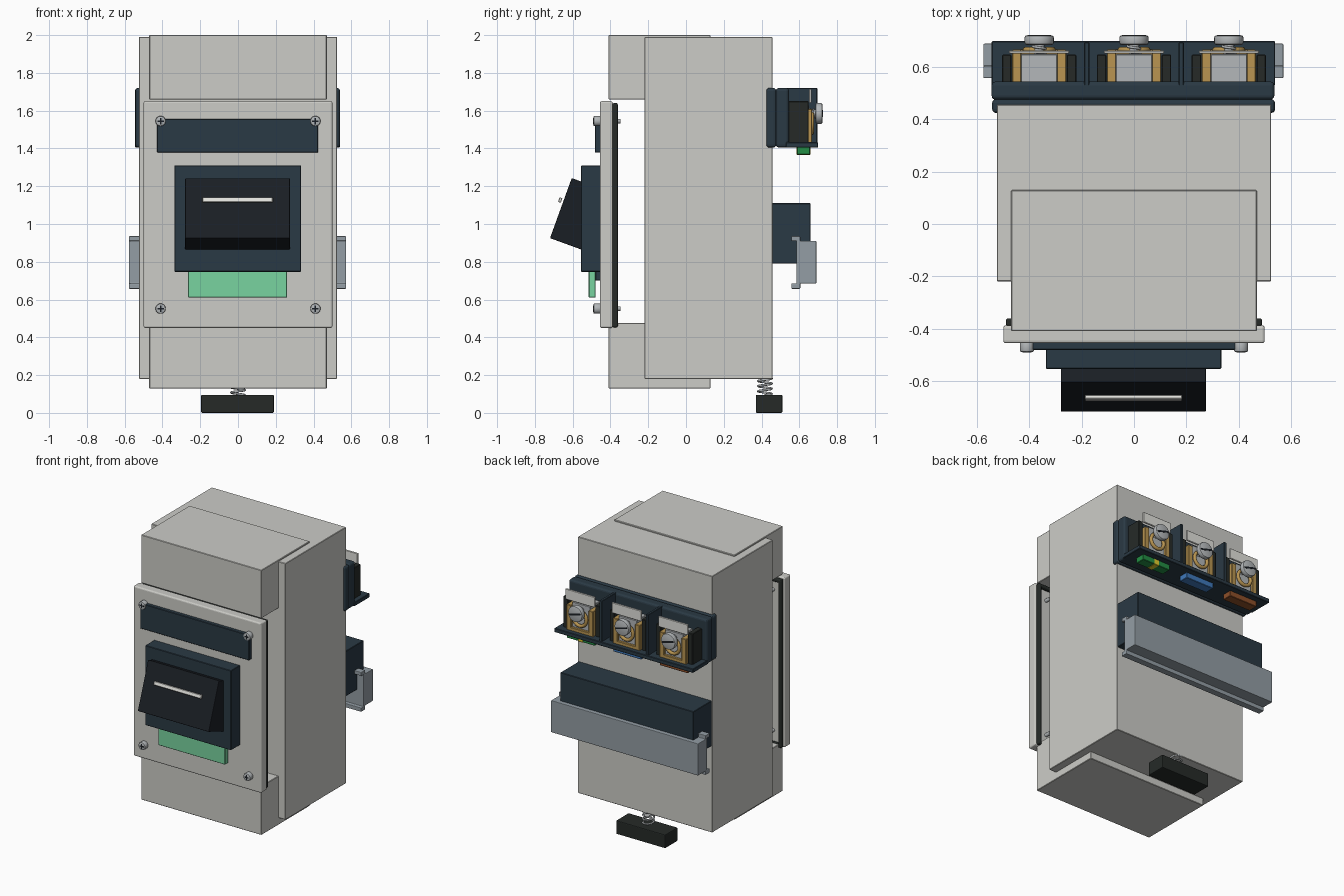
import bpy, bmesh, math
from mathutils import Matrix

if "Cube" in bpy.data.objects:
    bpy.data.objects.remove(bpy.data.objects["Cube"])


def mat(name, r, g, b):
    m = bpy.data.materials.new(name)
    lin = lambda c: (c / 255) ** 2.2
    m.diffuse_color = (lin(r), lin(g), lin(b), 1)
    m.use_nodes = True
    m.node_tree.nodes["Principled BSDF"].inputs["Base Color"].default_value = m.diffuse_color
    return m


SHELL = mat("shell", 203, 203, 198)
NAVY = mat("navy", 46, 60, 70)
BLACK = mat("black", 32, 36, 41)
RUBBER = mat("rubber", 42, 46, 44)
WHITE = mat("white", 225, 225, 220)
STEEL = mat("steel", 178, 182, 184)
RAIL = mat("rail", 146, 156, 163)
BRASS = mat("brass", 184, 148, 82)
MINT = mat("mint", 120, 210, 158)
GREEN = mat("green", 40, 140, 70)
YELLOW = mat("yellow", 225, 205, 50)
BLUE = mat("blue", 65, 120, 185)
BROWN = mat("brown", 140, 80, 45)


def finish(bm, name, m, bevel=0, seg=2):
    bmesh.ops.recalc_face_normals(bm, faces=bm.faces)
    me = bpy.data.meshes.new(name)
    bm.to_mesh(me)
    bm.free()
    ob = bpy.data.objects.new(name, me)
    bpy.context.collection.objects.link(ob)
    me.materials.append(m)
    if bevel:
        b = ob.modifiers.new("bevel", 'BEVEL')
        b.width, b.segments = bevel, seg
    return ob


def box(name, x, y, z, m, bevel=0.003, seg=1):
    """Box from (min, max) ranges on each axis."""
    bm = bmesh.new()
    size = [r[1] - r[0] for r in (x, y, z)]
    mid = [(r[0] + r[1]) / 2 for r in (x, y, z)]
    bmesh.ops.create_cube(bm, size=1, matrix=Matrix.Translation(mid) @ Matrix.Diagonal((*size, 1)))
    return finish(bm, name, m, bevel, seg)


def prism(name, x0, x1, profile, m, bevel=0.004):
    """Extrude a (y, z) profile along x."""
    bm = bmesh.new()
    f = bm.faces.new([bm.verts.new((x0, y, z)) for y, z in profile])
    r = bmesh.ops.extrude_face_region(bm, geom=[f])
    vs = [v for v in r["geom"] if isinstance(v, bmesh.types.BMVert)]
    bmesh.ops.translate(bm, verts=vs, vec=(x1 - x0, 0, 0))
    return finish(bm, name, m, bevel)


def smooth(ob):
    bpy.ops.object.select_all(action='DESELECT')
    ob.select_set(True)
    bpy.context.view_layer.objects.active = ob
    bpy.ops.object.shade_smooth_by_angle(angle=math.radians(35))


def rod(name, x, y, z, r, m, bevel=0.0):
    """Cylinder along y between the two y values."""
    bm = bmesh.new()
    mx = Matrix.Translation((x, sum(y) / 2, z)) @ Matrix.Rotation(math.pi / 2, 4, 'X')
    bmesh.ops.create_cone(bm, cap_ends=True, segments=24, radius1=r, radius2=r,
                          depth=y[1] - y[0], matrix=mx)
    if bevel:
        rim = [e for e in bm.edges if any(len(f.verts) > 4 for f in e.link_faces)]
        bmesh.ops.bevel(bm, geom=rim, offset=bevel, segments=2, profile=0.5, affect='EDGES')
    ob = finish(bm, name, m)
    smooth(ob)


def wire(name, pts, r, m, cyclic=False):
    cu = bpy.data.curves.new(name, 'CURVE')
    cu.dimensions, cu.bevel_depth, cu.bevel_resolution, cu.use_fill_caps = '3D', r, 2, True
    sp = cu.splines.new('POLY')
    sp.points.add(len(pts) - 1)
    for p, c in zip(sp.points, pts):
        p.co = (*c, 1)
    sp.use_cyclic_u = cyclic
    cu.materials.append(m)
    bpy.context.collection.objects.link(bpy.data.objects.new(name, cu))


def helix(turns, r, n=16):
    """Yields (cos, sin, fraction) along a coil."""
    total = int(turns * n)
    return [(r * math.cos(math.tau * i / n), r * math.sin(math.tau * i / n), i / total)
            for i in range(total + 1)]


# enclosure: rear housing with an upper and a lower front block
box("rear_housing", (-.525, .525), (-.22, .457), (.18, 1.99), SHELL)
box("upper_front_block", (-.47, .47), (-.41, .13), (1.66, 2.0), SHELL)
box("lower_front_block", (-.47, .47), (-.41, .13), (.13, .475), SHELL)

# front panel and its gasket ring
box("front_panel", (-.5, .5), (-.456, -.388), (.45, 1.65), SHELL, .01, 3)
for s in (-1, 1):
    box("gasket_side", sorted((s * .465, s * .49)), (-.39, -.361), (.453, 1.64), RUBBER, .008, 3)
for z in (.453, 1.615):
    box("gasket_bar", (-.48, .48), (-.39, -.361), (z, z + .025), RUBBER, .008, 3)

# panel screws with cross recess and rear tips
for x in (-.41, .41):
    for z in (.552, 1.545):
        rod("panel_screw_head", x, (-.49, -.45), z, .027, STEEL, .006)
        rod("panel_screw_shank", x, (-.45, -.346), z, .012, STEEL, .003)
        for a, b in ((.017, .004), (.004, .017)):
            box("screw_cross", (x - a, x + a), (-.4915, -.485), (z - b, z + b), BLACK, 0)

# name plate, switch frame, rocker and status window
box("blank_plate", (-.428, .424), (-.482, -.45), (1.378, 1.557), NAVY)
box("switch_frame", (-.337, .334), (-.555, -.45), (.747, 1.31), NAVY)
prism("rocker", -.28, .275, [(-.605, 1.243), (-.72, .925), (-.557, .866), (-.53, .86), (-.53, 1.216)],
      BLACK)
mark = box("rocker_mark", (-.188, .184), (-.008, .008), (-.013, .013), WHITE)
mark.location = (0, -.666, 1.127)
mark.rotation_euler.x = math.radians(-20)
box("status_window", (-.264, .26), (-.515, -.478), (.61, .76), MINT)
box("window_mount", (-.24, .24), (-.48, -.45), (.70, .76), NAVY)

# terminal block: two back slabs, floor and dividers
box("terminal_seat", (-.543, .54), (.425, .478), (1.405, 1.72), NAVY, .015, 3)
box("terminal_back", (-.545, .537), (.476, .545), (1.405, 1.72), NAVY, .015, 3)
box("terminal_floor", (-.545, .54), (.53, .70), (1.405, 1.433), NAVY)
for x in (-.181, .181):
    box("terminal_divider", (x - .01, x + .01), (.52, .695), (1.42, 1.72), NAVY)

# three screw terminals
for x, col in ((-.363, BROWN), (0, BLUE), (.363, GREEN)):
    box("terminal_core", (x - .07, x + .07), (.54, .65), (1.43, 1.63), STEEL)
    for s in (-1, 1):
        box("clamp_side", sorted((x + s * .068, x + s * .104)), (.54, .667), (1.43, 1.61), BRASS)
        box("terminal_cheek", sorted((x + s * .106, x + s * .142)), (.54, .648), (1.43, 1.65), RUBBER)
    box("clamp_foot", (x - .1, x + .1), (.62, .667), (1.43, 1.455), BRASS)
    wire("clamp_loop", [(x + .052 * math.cos(math.tau * i / 24), .666, 1.535 + .052 * math.sin(math.tau * i / 24))
                        for i in range(24)], .012, BRASS, True)
    box("marker_tag", (x - .115, x + .115), (.652, .664), (1.64, 1.715), WHITE)
    rod("terminal_screw_head", x, (.686, .722), 1.585, .056, STEEL, .008)
    rod("terminal_screw_shank", x, (.59, .69), 1.585, .02, STEEL)
    wire("terminal_screw_thread", [(x + c, .59 + .1 * t, 1.585 + s) for c, s, t in helix(5, .024)],
         .005, STEEL)
    slot = box("terminal_screw_slot", (-.045, .045), (-.003, .003), (-.006, .006), BLACK, 0)
    slot.location = (x, .721, 1.585)
    slot.rotation_euler.y = math.radians(15)
    box("wire_colour_tab", (x - .11, x + .11), (.588, .657), (1.367, 1.41), col)
box("earth_stripe", (.343, .383), (.586, .659), (1.365, 1.41), YELLOW)

# rail mount and solid hat-section rail
box("rail_mount", (-.52, .52), (.45, .66), (.79, 1.11), NAVY)
prism("mounting_rail", -.577, .572, [(.585, .685), (.558, .685), (.558, .657), (.605, .657), (.605, .685),
                                     (.69, .685), (.69, .91), (.605, .91), (.605, .936), (.558, .936),
                                     (.558, .91), (.585, .91)], RAIL)

# release foot on a coil spring
box("release_foot", (-.195, .19), (.37, .51), (0, .096), RUBBER, .006, 2)
wire("foot_spring", [(c, .418 + s, .094 + .095 * t) for c, s, t in helix(3.5, .036)], .006, STEEL)
